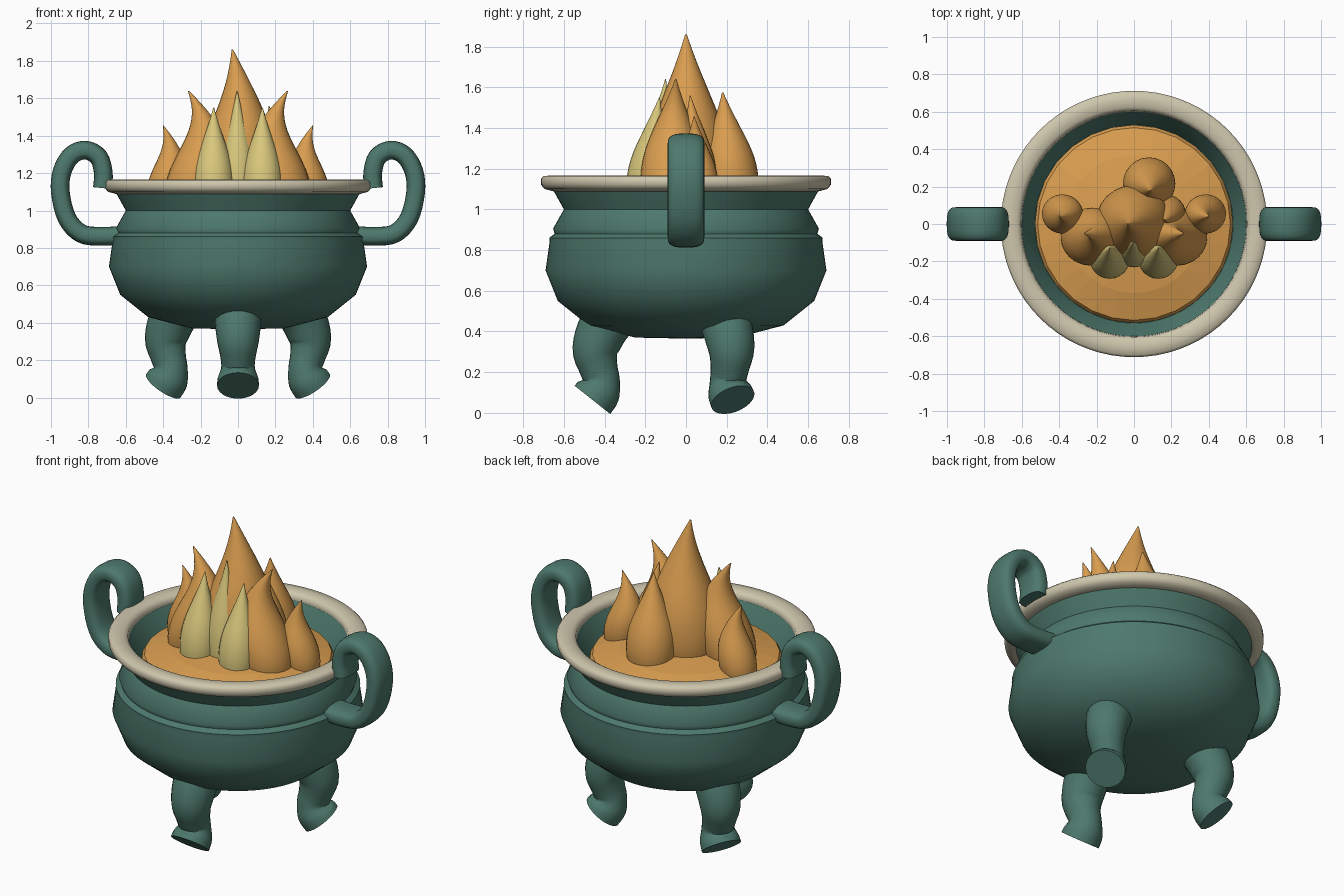
import bpy, bmesh, math
from mathutils import Vector

if "Cube" in bpy.data.objects:
    bpy.data.objects.remove(bpy.data.objects["Cube"])


def make_material(name, rgb):
    mat = bpy.data.materials.new(name)
    mat.use_nodes = True
    mat.diffuse_color = (*rgb, 1)
    bsdf = mat.node_tree.nodes["Principled BSDF"]
    bsdf.inputs["Base Color"].default_value = (*rgb, 1)
    bsdf.inputs["Roughness"].default_value = 0.7
    return mat


GREEN = make_material("dark green iron", (0.075, 0.19, 0.15))
CREAM = make_material("cream rim", (0.62, 0.57, 0.42))
ORANGE = make_material("orange flame", (0.70, 0.34, 0.08))
YELLOW = make_material("pale yellow flame", (0.69, 0.57, 0.2))


def spline(points, steps=4):
    """Catmull-Rom curve through tuples of any length."""
    pts = [Vector(p) for p in points]
    pts = [2 * pts[0] - pts[1]] + pts + [2 * pts[-1] - pts[-2]]
    out = []
    for a, b, c, d in zip(pts, pts[1:], pts[2:], pts[3:]):
        for i in range(steps):
            t = i / steps
            out.append(0.5 * (2 * b + (c - a) * t + (2 * a - 5 * b + 4 * c - d) * t**2
                              + (3 * b - a - 3 * c + d) * t**3))
    return out + [pts[-2]]


def loft(name, rings, mat, closed=False, angle=50):
    """Skin a series of rings, capped at both ends unless closed."""
    bm = bmesh.new()
    loops = [[bm.verts.new(p) for p in ring] for ring in rings]
    pairs = list(zip(loops, loops[1:]))
    if closed:
        pairs.append((loops[-1], loops[0]))
    else:
        bm.faces.new(loops[0])
        bm.faces.new(loops[-1])
    for low, high in pairs:
        for i in range(len(low)):
            bm.faces.new((low[i - 1], low[i], high[i], high[i - 1]))
    bmesh.ops.recalc_face_normals(bm, faces=bm.faces)
    mesh = bpy.data.meshes.new(name)
    bm.to_mesh(mesh)
    bm.free()
    mesh.materials.append(mat)
    obj = bpy.data.objects.new(name, mesh)
    bpy.context.collection.objects.link(obj)
    if angle:
        bpy.ops.object.select_all(action="DESELECT")
        obj.select_set(True)
        bpy.context.view_layer.objects.active = obj
        bpy.ops.object.shade_smooth_by_angle(angle=math.radians(angle))
    return obj


def circle(x, y, z, r, sides):
    turns = [2 * math.pi * i / sides for i in range(sides)]
    return [Vector((x + r * math.cos(a), y + r * math.sin(a), z)) for a in turns]


def lathe(name, profile, mat, sides=72, **kw):
    return loft(name, [circle(0, 0, z, max(r, 0.002), sides) for r, z in profile], mat, **kw)


def sweep(name, path, heading, mat, power=1.0, sides=24):
    """Tube along (radius, height, half width, half thickness) points in a vertical plane."""
    a = math.radians(heading)
    out, side, up = Vector((math.cos(a), math.sin(a), 0)), Vector((-math.sin(a), math.cos(a), 0)), Vector((0, 0, 1))
    pts = spline(path)
    centres = [out * p[0] + up * p[1] for p in pts]
    rings = []
    for i, p in enumerate(pts):
        tangent = (centres[min(i + 1, len(pts) - 1)] - centres[max(i - 1, 0)]).normalized()
        normal = tangent.cross(side)
        ring = []
        for k in range(sides):
            c, s = math.cos(2 * math.pi * k / sides), math.sin(2 * math.pi * k / sides)
            c, s = math.copysign(abs(c)**power, c), math.copysign(abs(s)**power, s)
            ring.append(centres[i] + side * p[2] * c + normal * p[3] * s)
        rings.append(ring)
    return loft(name, rings, mat)


def flame(name, base, radius, tip, bend, mat):
    """Teardrop with a tip that swings sideways by bend and back."""
    shape = spline([(0, .86), (.1, .96), (.22, 1), (.36, .95), (.5, .8), (.65, .56),
                    (.8, .31), (.92, .13), (1, .02)], 3)
    bottom = 1.03
    rings = []
    for t, r in shape:
        lean = t**1.5
        x = base[0] + (tip[0] - base[0]) * lean + bend * math.sin(math.pi * lean)
        y = base[1] + (tip[1] - base[1]) * lean
        rings.append(circle(x, y, bottom + (tip[2] - bottom) * t, radius * r, 24))
    return loft(name, rings, mat)


# Pot: outer belly, ridge, neck, then back down the inside
lathe("pot_body", [(0, .365), (.25, .37), (.48, .43), (.63, .55), (.69, .70), (.67, .84),
                   (.672, .86), (.645, .88), (.653, .905), (.60, 1.0), (.65, 1.09), (.66, 1.11),
                   (.605, 1.13), (.56, 1.05), (.53, .98), (0, .95)], GREEN)
lathe("pot_rim", [(.60, 1.12), (.605, 1.15), (.625, 1.163), (.66, 1.167), (.70, 1.163), (.712, 1.15),
                  (.712, 1.12), (.695, 1.1), (.65, 1.088), (.61, 1.1)], CREAM, closed=True)

# Domed surface of embers
lathe("glowing_surface", [(.52, .97), (.53, 1.02), (.515, 1.045), (.37, 1.085), (.2, 1.11), (0, 1.115)],
      ORANGE, sides=28, angle=0)

# Hooked handles
handle = [(.62, .867), (.74, .862), (.84, .878), (.915, .96), (.95, 1.1), (.94, 1.21), (.89, 1.295),
          (.815, 1.323), (.745, 1.285), (.72, 1.2), (.725, 1.12)]
for name, heading in (("left_handle", 0), ("right_handle", 180)):
    sweep(name, [(r, z, .09, .05) for r, z in handle], heading, GREEN, power=0.7)

# Bent legs with flared, tilted feet
leg = [(.33, .52, .13), (.405, .42, .125), (.445, .31, .113), (.43, .22, .095), (.415, .16, .09),
       (.43, .105, .108), (.46, .064, .112)]
for name, heading in (("front_leg", -90), ("back_left_leg", 30), ("back_right_leg", 150)):
    sweep(name, [(r, z, w, w) for r, z, w in leg], heading, GREEN)

# Flames
flame("centre_flame", (-.01, .01), .2, (-.03, 0, 1.86), .03, ORANGE)
flame("back_flame", (.08, .22), .14, (.09, .18, 1.575), 0, ORANGE)
flame("small_inner_flame", (.17, .06), .1, (.165, .02, 1.56), .02, ORANGE)
for side, s in (("left", 1), ("right", -1)):
    flame(side + "_flame", (s * .25, -.07), .155, (s * .265, -.05, 1.64), -s * .08, ORANGE)
    flame(side + "_outer_flame", (s * .395, .055), .105, (s * .4, .04, 1.455), -s * .04, ORANGE)
    flame(side + "_yellow_flame", (s * .13, -.19), .108, (s * .13, -.13, 1.55), 0, YELLOW)
flame("centre_yellow_flame", (0, -.14), .095, (-.005, -.1, 1.64), 0, YELLOW)
